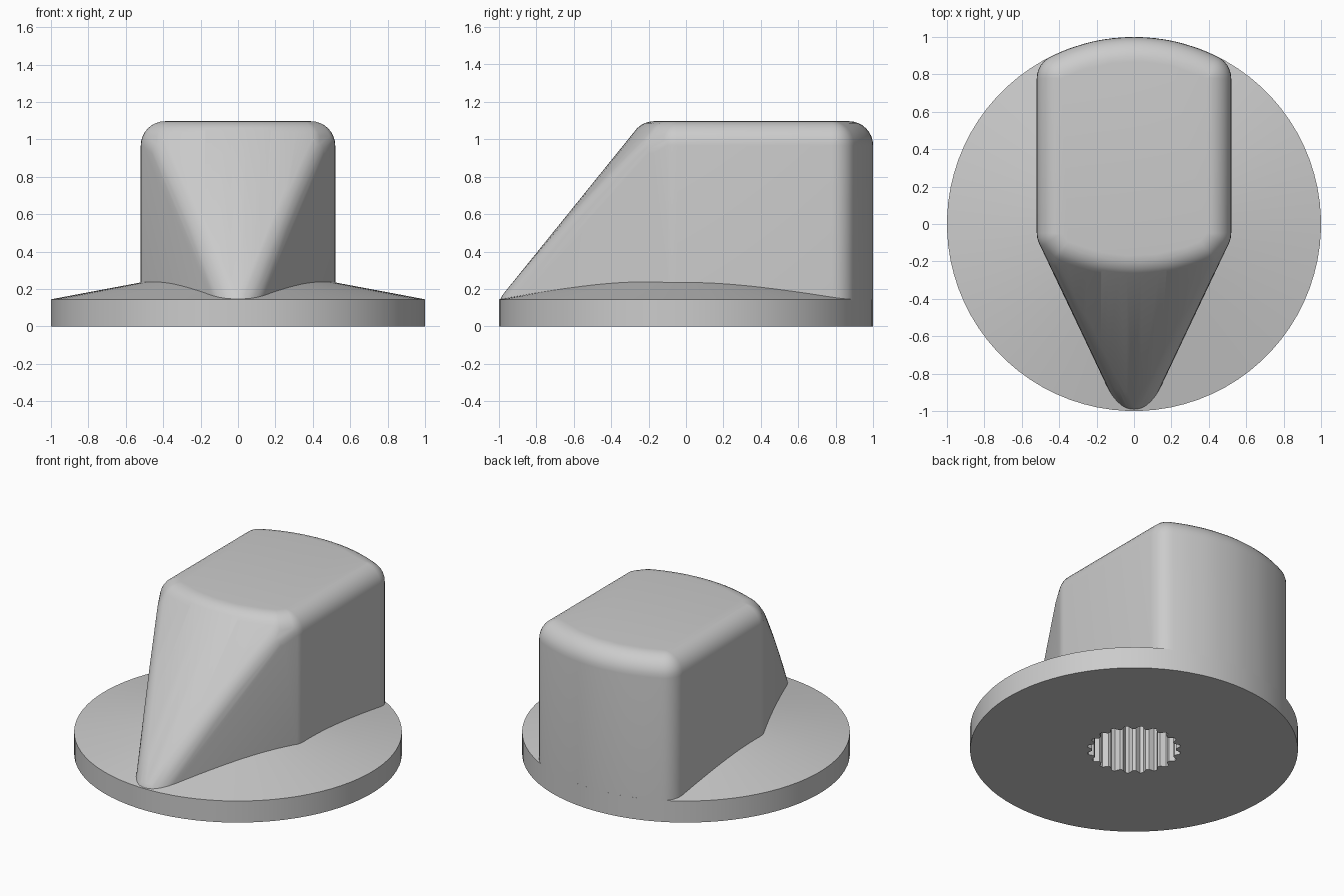
import bpy
import bmesh
from math import sin, cos, tan, pi, sqrt, radians
from mathutils import Vector

cube = bpy.data.objects.get("Cube")
if cube:
    bpy.data.objects.remove(cube)

grey = bpy.data.materials.new("plain_grey")
grey.use_nodes = True
colour = (0.6, 0.6, 0.6, 1)
grey.diffuse_color = colour
grey.node_tree.nodes["Principled BSDF"].inputs["Base Color"].default_value = colour


def finish(bm, name, angle):
    bmesh.ops.recalc_face_normals(bm, faces=bm.faces[:])
    mesh = bpy.data.meshes.new(name)
    bm.to_mesh(mesh)
    bm.free()
    mesh.materials.append(grey)
    obj = bpy.data.objects.new(name, mesh)
    bpy.context.collection.objects.link(obj)
    bpy.ops.object.select_all(action='DESELECT')
    obj.select_set(True)
    bpy.context.view_layer.objects.active = obj
    bpy.ops.object.shade_smooth_by_angle(angle=radians(angle))
    return obj


# Base disc with shallow conical top and a splined shaft socket underneath
TEETH = 20
SEGMENTS = TEETH * 4
RIM = 0.145


def ring(bm, radius, z, splined=False):
    verts = []
    for i in range(SEGMENTS):
        a = 2 * pi * (i + 0.5) / SEGMENTS
        r = radius - 0.03 if splined and i % 4 > 1 else radius
        verts.append(bm.verts.new((r * cos(a), r * sin(a), z)))
    return verts


bm = bmesh.new()
rings = [ring(bm, 0.35, 0.267), ring(bm, 1, RIM), ring(bm, 1, 0),
         ring(bm, 0.285, 0, True), ring(bm, 0.285, 0.7, True)]
for a, b in zip(rings, rings[1:]):
    for i in range(SEGMENTS):
        j = (i + 1) % SEGMENTS
        bm.faces.new((a[i], a[j], b[j], b[i]))
bm.faces.new(rings[-1])
finish(bm, "base_disc", 9)

# Pointer grip: a core solid grown outward by the fillet radius
FILLET = 0.13
HALF = 0.52 - FILLET
CORE = 1 - FILLET
TOP = 1.097 - FILLET
LOW = -0.3
LEAN = 0.807                    # backward lean of the curved front
STEPS = 10

core = []
for i in range(-STEPS, STEPS + 1):
    x = HALF * i / STEPS
    arc = sqrt(CORE ** 2 - x * x)
    wedge = -CORE + abs(x) / tan(radians(25.4))
    crease = min(TOP, RIM + (wedge - 0.037 + arc) / LEAN)
    front = max(wedge, LEAN * (TOP - RIM) + 0.037 - arc)
    core += [(x, arc, LOW), (x, arc, TOP), (x, wedge, LOW),
             (x, wedge, crease), (x, front, TOP)]

bm = bmesh.new()
ball = bmesh.new()
bmesh.ops.create_uvsphere(ball, u_segments=32, v_segments=16, radius=FILLET)
offsets = [v.co.copy() for v in ball.verts]
ball.free()
for p in core:
    for o in offsets:
        bm.verts.new(Vector(p) + o)
hull = bmesh.ops.convex_hull(bm, input=bm.verts[:], use_existing_faces=False)
unused = {g for g in hull["geom_interior"] + hull["geom_unused"]
          if isinstance(g, bmesh.types.BMVert)}
bmesh.ops.delete(bm, geom=list(unused), context='VERTS')
bmesh.ops.remove_doubles(bm, verts=bm.verts[:], dist=0.002)
bmesh.ops.dissolve_limit(bm, angle_limit=radians(0.8), verts=bm.verts[:], edges=bm.edges[:])
# Open the underside where it meets the disc
bmesh.ops.bisect_plane(bm, geom=bm.verts[:] + bm.edges[:] + bm.faces[:],
                       plane_co=(0, 0, RIM - 0.005), plane_no=(0, 0, 1), clear_inner=True)
finish(bm, "pointer_grip", 35)
